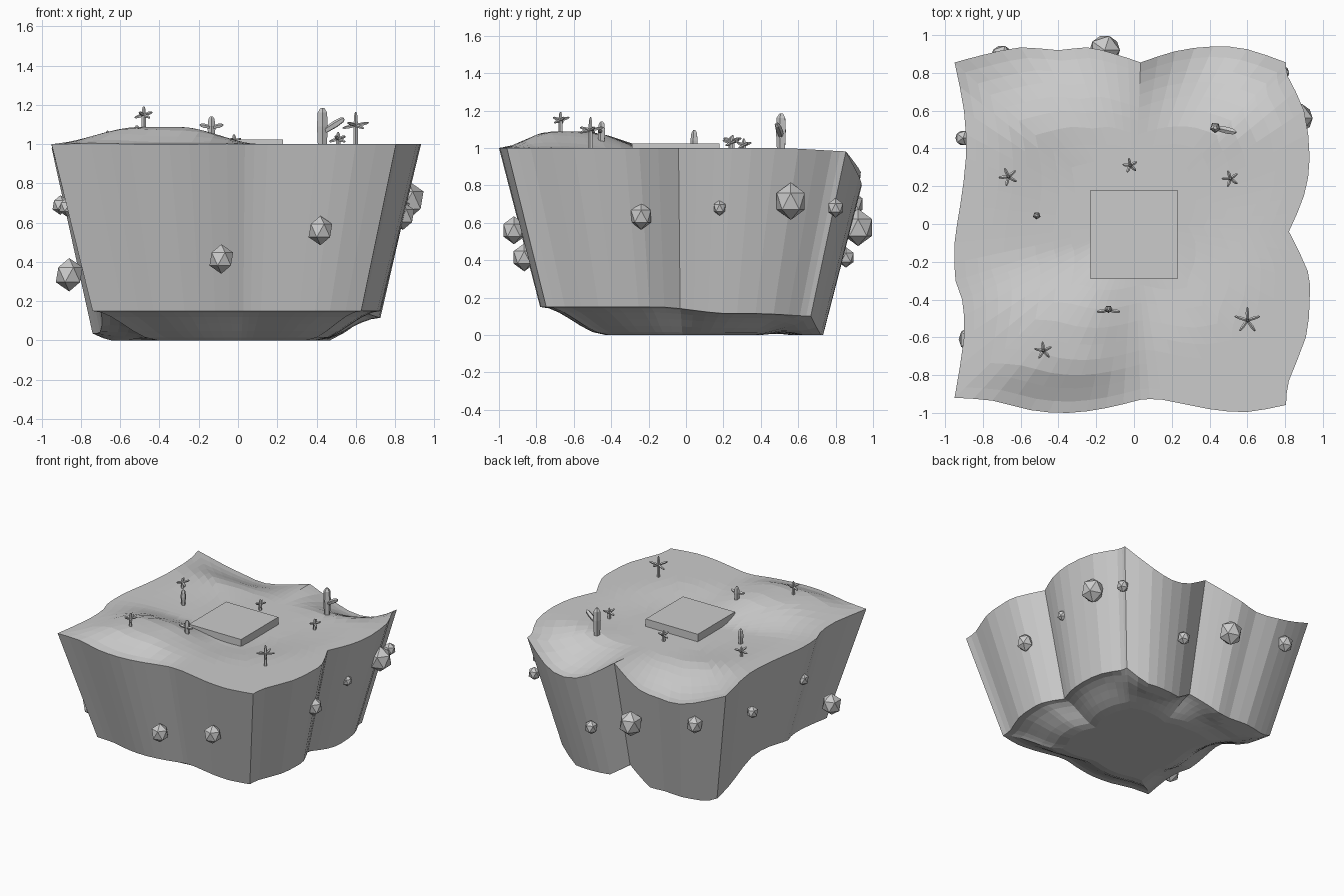
import bpy, bmesh, math
from mathutils import Vector, Matrix

if "Cube" in bpy.data.objects:
    bpy.data.objects.remove(bpy.data.objects["Cube"])

grey = bpy.data.materials.new("stone grey")
grey.diffuse_color = (0.6, 0.6, 0.6, 1)
grey.use_nodes = True
grey.node_tree.nodes["Principled BSDF"].inputs["Base Color"].default_value = grey.diffuse_color


def add(name, bm):
    bmesh.ops.recalc_face_normals(bm, faces=bm.faces)
    me = bpy.data.meshes.new(name)
    bm.to_mesh(me)
    bm.free()
    me.materials.append(grey)
    ob = bpy.data.objects.new(name, me)
    bpy.context.collection.objects.link(ob)
    return ob


def smooth(a, b, t):
    t = min(1, max(0, (t - a) / (b - a)))
    return t * t * (3 - 2 * t)


def spline(pts, n=2):
    # Catmull-Rom through one scalloped side, last point left out
    out = []
    for i in range(len(pts) - 1):
        a, b = Vector(pts[i]), Vector(pts[i + 1])
        p = Vector(pts[i - 1]) if i else 2 * a - b
        q = Vector(pts[i + 2]) if i + 2 < len(pts) else 2 * b - a
        for k in range(n):
            t = k / n
            out.append(0.5 * (2 * a + (b - p) * t + (2 * p - 5 * a + 4 * b - q) * t * t
                              + (3 * a - p - 3 * b + q) * t ** 3))
    return out


# Island outline, side by side, counter-clockwise from the front left corner
sides = [
    [(-.95, -.92), (-.75, -.935), (-.55, -.985), (-.35, -1), (-.15, -.975), (.035, -.93)],
    [(.035, -.93), (.15, -.93), (.4, -.98), (.6, -.995), (.805, -.958)],
    [(.805, -.958), (.82, -.83), (.91, -.6), (.93, -.4), (.92, -.25), (.82, -.04)],
    [(.82, -.04), (.9, .15), (.93, .35), (.9, .6), (.815, .78), (.805, .855)],
    [(.805, .855), (.6, .925), (.42, .94), (.22, .915), (.035, .855)],
    [(.035, .855), (-.1, .9), (-.25, .935), (-.4, .92), (-.6, .935), (-.8, .895), (-.95, .855)],
    [(-.95, .855), (-.9, .6), (-.89, .35), (-.92, .1), (-.95, -.1), (-.945, -.3),
     (-.91, -.4), (-.9, -.6), (-.95, -.92)],
]
outline = [p for s in sides for p in spline(s)]


def back_drop(x, y):
    # two scalloped slopes falling to the back edge
    if x > .035:
        lobe = .18 * math.sin(math.pi * min(1, (x - .035) / .77))
    else:
        lobe = .14 * math.sin(math.pi * min(1, (.035 - x) / .985))
    return (max(0, lobe) + .02) * smooth(.45, .95, y)


def top_z(x, y):
    hump = (smooth(-.97, -.5, x) * (1 - smooth(-.3, .12, x))
            * smooth(-1.0, -.72, y) * (1 - smooth(-.55, -.12, y)))
    hollow = .035 * (1 - smooth(.35, .8, math.hypot(x, y - .1)))
    return 1 + .088 * hump - hollow * (1 - hump) - back_drop(x, y)


def bottom_z(x, y, s):
    left = 1 - smooth(-.75, -.1, x)
    rim = .15 - .1 * left * smooth(.2, .6, y) - .035 * (1 - left) * smooth(-.2, .3, y)
    rim += .04 * left * smooth(-.4, 0, y) * (1 - smooth(.05, .4, y))
    rim = max(0, rim - .8 * back_drop(x, y))
    return rim * smooth(.55, 1, s)


# Island: rings for the top, a tapering wall, rings for the underside
bm = bmesh.new()
rings = []
steps = [.06, .15, .25, .35, .45, .55, .64, .72, .8, .87, .94, 1]
for s in steps:
    rings.append([bm.verts.new((p.x * s, p.y * s, top_z(p.x * s, p.y * s))) for p in outline])
for s in reversed(steps):
    rings.append([bm.verts.new((p.x * s * .78, p.y * s * .78, bottom_z(p.x * s, p.y * s, s)))
                  for p in outline])
n = len(outline)
for a, b in zip(rings, rings[1:]):
    for i in range(n):
        bm.faces.new((a[i], a[(i + 1) % n], b[(i + 1) % n], b[i]))
bm.faces.new(rings[0])
bm.faces.new(rings[-1])
add("island", bm)

# Square slab on top
bm = bmesh.new()
bmesh.ops.create_cube(bm, size=1, matrix=Matrix.Translation((0, -.055, .98))
                      @ Matrix.Diagonal((.46, .47, .09, 1)))
add("slab", bm)

# Boulders stuck in the walls: x, y, z, radius
rocks = [(-.085, -.865, .415, .075), (.42, -.92, .56, .075), (-.905, .455, .69, .05),
         (-.86, -.61, .335, .085), (-.87, -.235, .68, .05), (.84, -.24, .635, .072),
         (.84, .18, .68, .042), (.865, .56, .715, .1), (.78, .8, .68, .052),
         (-.155, .92, .575, .1), (.24, .855, .415, .055), (-.7, .89, .7, .07)]
for x, y, z, r in rocks:
    bm = bmesh.new()
    bmesh.ops.create_icosphere(bm, subdivisions=1, radius=r,
                               matrix=Matrix.Translation((x, y, z)) @ Matrix.Diagonal((.9, .88, 1, 1)))
    add("boulder", bm)


def limb(bm, a, b, r1, r2, r3):
    # five-sided spindle from a to b with a swollen middle
    a, b = Vector(a), Vector(b)
    rot = (b - a).to_track_quat('Z', 'Y')
    loops = []
    for t, r in ((0, r1), (.6, r2), (.9, r3), (1, r3 * .4)):
        c = a.lerp(b, t)
        loops.append([bm.verts.new(c + rot @ Vector((r * math.cos(k * math.tau / 5 + .3),
                                                     r * math.sin(k * math.tau / 5 + .3), 0)))
                      for k in range(5)])
    for p, q in zip(loops, loops[1:]):
        for i in range(5):
            bm.faces.new((p[i], p[(i + 1) % 5], q[(i + 1) % 5], q[i]))
    bm.faces.new(loops[0])
    bm.faces.new(loops[-1])


# Star-leaved plants: x, y, height, leaf reach, turn
for x, y, h, r, turn in [(-.665, .25, .075, .05, .4), (-.02, .31, .085, .04, .2),
                         (.51, .24, .085, .045, .3), (-.48, -.67, .105, .047, .1),
                         (.6, -.51, .165, .07, 0)]:
    bm = bmesh.new()
    z = top_z(x, y)
    limb(bm, (x, y, z - .02), (x, y, z + h), .012, .012, .009)
    for k in range(5):
        a = math.pi / 2 + turn + k * math.tau / 5
        c = Vector((x, y, z + h * .58))
        limb(bm, c, c + Vector((r * math.cos(a), r * math.sin(a), .014 * (-1) ** k)),
             .008, .009, .006)
    add("star_plant", bm)

# Tall cactus with a raised arm
bm = bmesh.new()
limb(bm, (.43, .51, .95), (.43, .51, 1.185), .022, .029, .025)
limb(bm, (.43, .51, 1.06), (.54, .485, 1.13), .014, .019, .015)
add("tall_cactus", bm)

# Plain post cactus
bm = bmesh.new()
limb(bm, (-.515, .045, .96), (-.515, .045, 1.095), .014, .021, .016)
add("post_cactus", bm)

# Small cactus with two arms
bm = bmesh.new()
z = top_z(-.13, -.45)
limb(bm, (-.135, -.45, z - .02), (-.135, -.45, 1.142), .018, .021, .016)
for s in (-1, 1):
    limb(bm, (-.135, -.455, 1.085), (-.135 + s * .06, -.465, 1.098), .008, .012, .008)
add("armed_cactus", bm)
